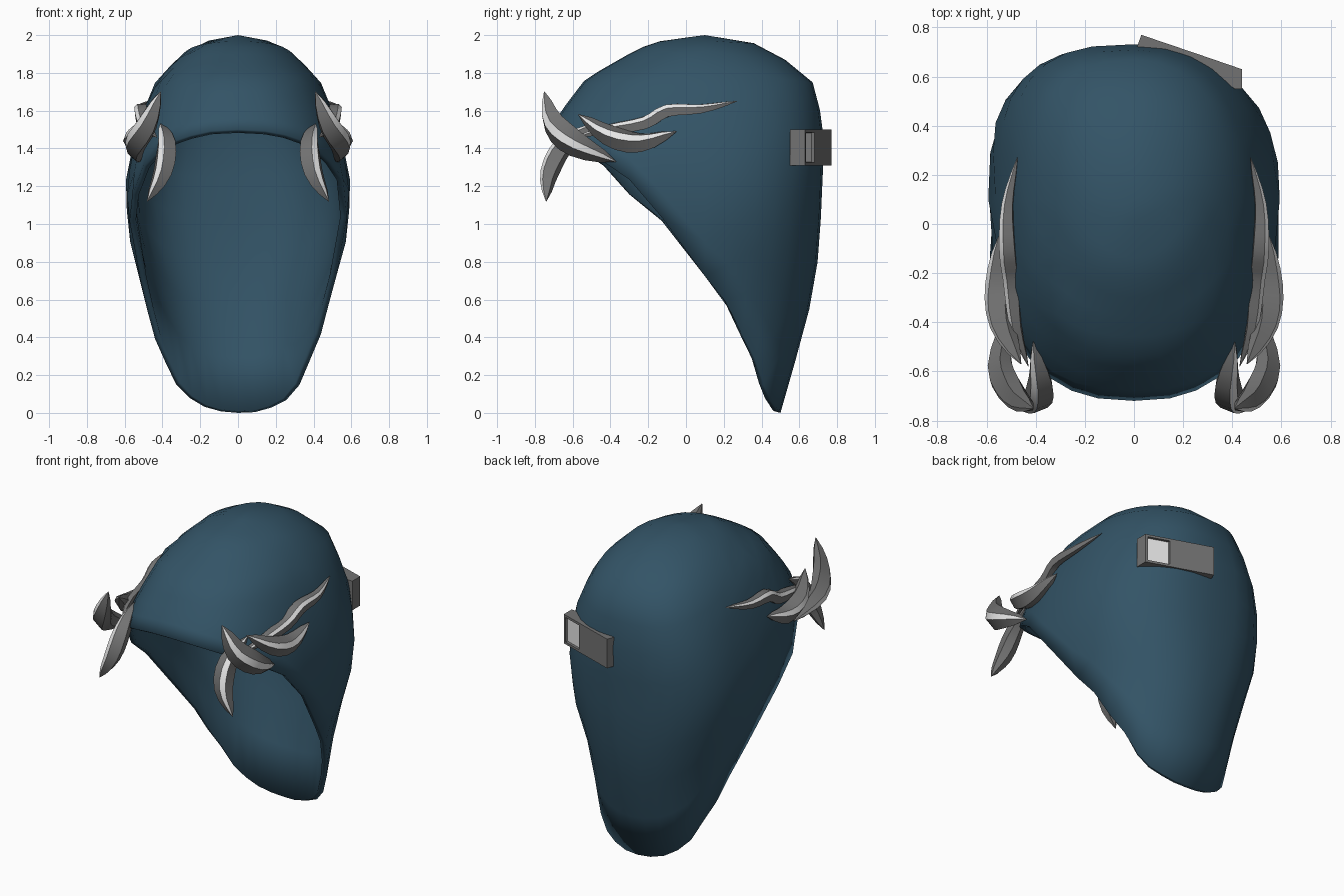
import bpy, bmesh, math
from mathutils import Vector

cube = bpy.data.objects.get("Cube")
if cube:
    bpy.data.objects.remove(cube, do_unlink=True)


def material(name, rgb):
    mat = bpy.data.materials.new(name)
    mat.use_nodes = True
    mat.diffuse_color = (*rgb, 1)
    mat.node_tree.nodes["Principled BSDF"].inputs["Base Color"].default_value = (*rgb, 1)
    return mat


BLUE = material("slate blue cloth", (.033, .088, .134))
GREY = material("dark steel", (.17, .17, .17))
LIGHT = material("bright steel", (.8, .8, .8))


def make_object(name, bm, materials, smooth_angle=None):
    bmesh.ops.recalc_face_normals(bm, faces=bm.faces)
    mesh = bpy.data.meshes.new(name)
    bm.to_mesh(mesh)
    bm.free()
    obj = bpy.data.objects.new(name, mesh)
    bpy.context.collection.objects.link(obj)
    for mat in materials:
        mesh.materials.append(mat)
    if smooth_angle:
        bpy.ops.object.select_all(action='DESELECT')
        obj.select_set(True)
        bpy.context.view_layer.objects.active = obj
        bpy.ops.object.shade_smooth_by_angle(angle=math.radians(smooth_angle))
    return obj


def lookup(table, key):
    """Linear interpolation of the rows of a table by their first entry."""
    if key <= table[0][0]:
        return table[0][1:]
    for a, b in zip(table, table[1:]):
        if key <= b[0]:
            f = (key - a[0]) / (b[0] - a[0])
            return tuple(p + (q - p) * f for p, q in zip(a[1:], b[1:]))
    return table[-1][1:]


# Hood cross-sections: height, half width, front y, back y, squareness
SECTIONS = [
    (0, .46, -.7, .5, 2), (.28, .46, -.7, .58, 2.1), (.65, .5, -.75, .68, 2.4),
    (.92, .575, -.76, .71, 2.7), (1.2, .6, -.76, .72, 2.8), (1.4, .56, -.75, .735, 2.8),
    (1.5, .535, -.72, .725, 2.8), (1.6, .5, -.66, .71, 2.7), (1.77, .43, -.53, .665, 2.5),
    (1.93, .26, -.25, .44, 2.2), (1.97, .16, -.13, .32, 2), (2, 0, .1, .1, 2)]

# Side outline of the opening: y, height (slightly uneven between sides)
RIM_LEFT = [(-.72, 1.5), (-.42, 1.32), (-.2, 1.17), (-.08, .95), (.03, .79),
            (.18, .65), (.37, .28), (.43, .1), (.5, 0)]
RIM_RIGHT = [(-.72, 1.5), (-.42, 1.3), (-.25, 1.1), (-.1, 1), (.03, .79),
             (.18, .65), (.37, .28), (.43, .12), (.5, 0)]
CENTRE_Y = .1
COLUMNS, ROWS = 32, 11


def hood_point(angle, z):
    w, front, back, n = lookup(SECTIONS, z)
    s, c = math.sin(angle), math.cos(angle)
    depth = back - CENTRE_Y if c > 0 else CENTRE_Y - front
    # The back left quarter is rounder, the back right one squarer
    n = max(2, n * (.9 if c < 0 else .83 if s > 0 else 1))
    x = math.copysign(abs(s) ** (2 / n), s) * w
    y = CENTRE_Y + math.copysign(abs(c) ** (2 / n), c) * depth
    return Vector((x, y, z))


def rim_height(angle):
    z = 1.9
    while z > 0:
        p = hood_point(angle, z)
        if z <= lookup(RIM_LEFT if p.x >= 0 else RIM_RIGHT, p.y)[0]:
            return z
        z -= .004
    return 0


# Hood shell: columns run from the crown to the rim of the face opening
bm = bmesh.new()
crown = bm.verts.new((0, CENTRE_Y, 2))
columns = []
for i in range(COLUMNS):
    angle = math.tau * i / COLUMNS
    low = rim_height(angle)
    columns.append([bm.verts.new(hood_point(angle, 2 - (2 - low) * (k / ROWS) ** 1.6))
                    for k in range(1, ROWS + 1)])
for a, b in zip(columns, columns[1:] + columns[:1]):
    bm.faces.new((crown, a[0], b[0]))
    for k in range(ROWS - 1):
        bm.faces.new((a[k], a[k + 1], b[k + 1], b[k]))
hood = make_object("hood", bm, [BLUE], 60)
shell = hood.modifiers.new("thickness", 'SOLIDIFY')
shell.thickness = .035
shell.offset = -1


def spline(points, steps):
    """Catmull-Rom samples through the points."""
    pts = [Vector(p) for p in points]
    pts = [2 * pts[0] - pts[1]] + pts + [2 * pts[-1] - pts[-2]]
    out = []
    for a, b, c, d in zip(pts, pts[1:], pts[2:], pts[3:]):
        for i in range(steps):
            t = i / steps
            out.append(.5 * (2 * b + (c - a) * t + (2 * a - 5 * b + 4 * c - d) * t * t
                             + (3 * b - a - 3 * c + d) * t ** 3))
    return out + [pts[-2]]


def blade(name, points, width, height, side):
    """Curved tapering blade with a bright flat ridge along its outer face."""
    path = spline(points, 3)
    last = len(path) - 1
    bm = bmesh.new()
    rings = []
    for i, p in enumerate(path):
        along = (path[min(i + 1, last)] - path[max(i - 1, 0)]).normalized()
        out = p - Vector((0, 0, 1.15))
        out = (out - along * out.dot(along)).normalized()
        across = along.cross(out)
        size = max(.03, math.sin(math.pi * i / last) ** .7)
        profile = [(-1, 0), (-.3, 1), (.3, 1), (1, 0), (.45, -.8), (-.45, -.8)]
        ring = []
        for u, v in profile:
            q = p + across * (u * width * size) + out * (v * height * size)
            ring.append(bm.verts.new((q.x * side, q.y, q.z)))
        rings.append(ring)
    for a, b in zip(rings, rings[1:]):
        for j in range(6):
            k = (j + 1) % 6
            face = bm.faces.new((a[j], a[k], b[k], b[j]))
            face.material_index = 1 if j == 1 else 0
    bm.faces.new(rings[0])
    bm.faces.new(rings[-1])
    make_object(name, bm, [GREY, LIGHT], 25)


# Temple ornaments: four curling blades on each side
BLADES = {
    "upper_horn": ([(.41, -.75, 1.7), (.48, -.7, 1.53), (.54, -.58, 1.42),
                    (.52, -.37, 1.33)], .075, .06),
    "lower_horn": ([(.48, -.74, 1.12), (.4, -.72, 1.27), (.38, -.64, 1.42),
                    (.41, -.48, 1.53)], .062, .055),
    "side_crescent": ([(.46, -.57, 1.58), (.53, -.41, 1.47), (.55, -.24, 1.43),
                       (.55, -.05, 1.49)], .062, .06),
    "swept_feather": ([(.43, -.58, 1.46), (.48, -.42, 1.5), (.5, -.22, 1.535),
                       (.515, -.1, 1.6), (.515, .08, 1.61), (.475, .27, 1.65)], .045, .035),
}
for side, label in ((1, "left"), (-1, "right")):
    for name, (points, width, height) in BLADES.items():
        blade(f"{label}_{name}", points, width, height, side)

# Buckle at the back: a wedge with a bright square recess near its outer end
outline = [(.01, .715), (.03, .77), (.28, .685), (.44, .63), (.44, .55), (.41, .55), (.25, .66)]
bm = bmesh.new()
bottom = [bm.verts.new((x, y, 1.31)) for x, y in outline]
top = [bm.verts.new((x, y, 1.5)) for x, y in outline]
bm.faces.new(bottom)
bm.faces.new(top)
walls = [bm.faces.new((bottom[i - 1], bottom[i], top[i], top[i - 1]))
         for i in range(len(outline))]
bmesh.ops.recalc_face_normals(bm, faces=bm.faces)
recess = walls[3]
bmesh.ops.inset_individual(bm, faces=[recess], thickness=.022)
bmesh.ops.inset_individual(bm, faces=[recess], thickness=.002, depth=-.015)
recess.material_index = 1
make_object("back_buckle", bm, [GREY, LIGHT])
